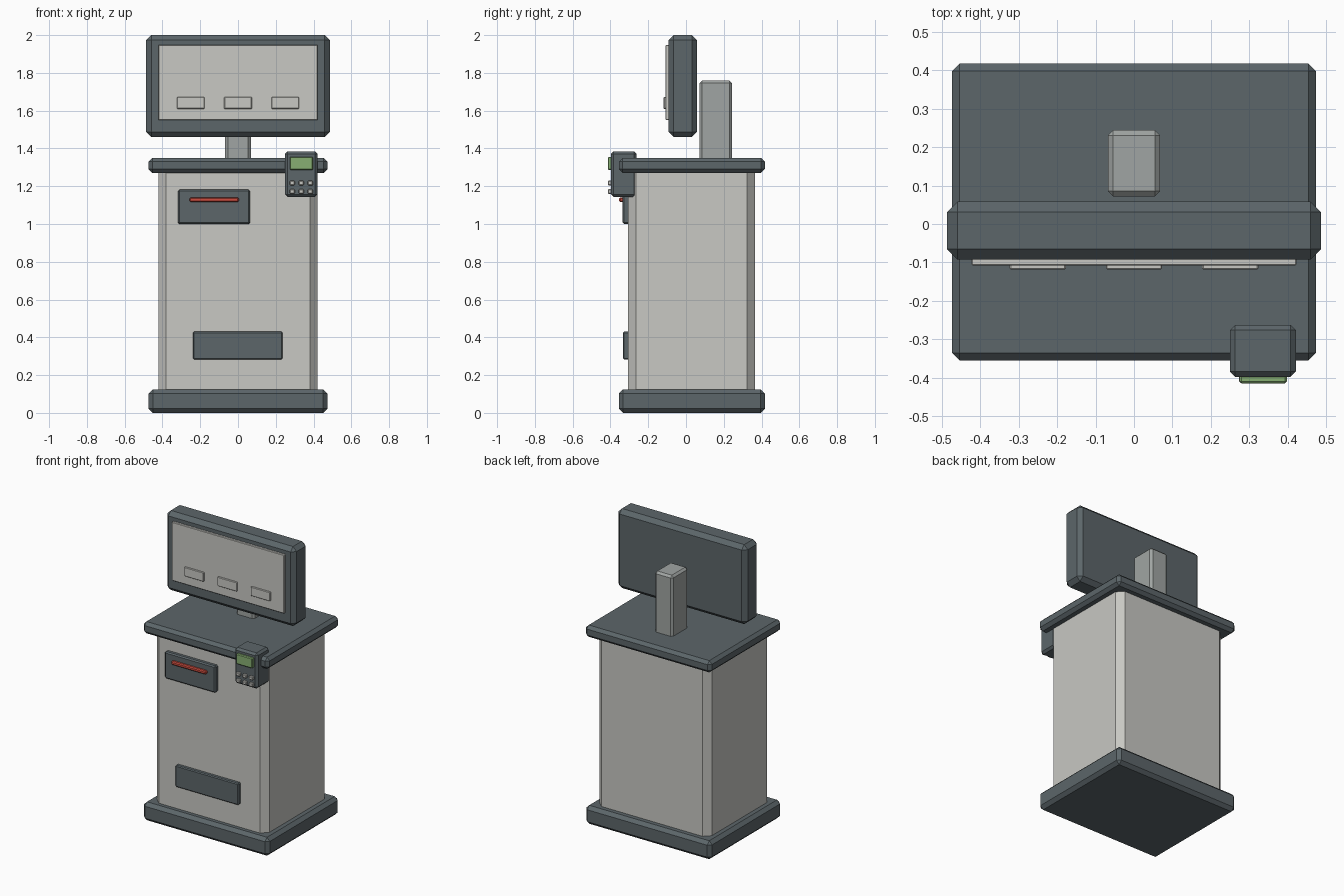
import bpy, bmesh


def material(name, rgb):
    m = bpy.data.materials.new(name)
    m.diffuse_color = (*rgb, 1)
    return m


SLATE = material("slate", (0.107, 0.133, 0.144))
STONE = material("warm_grey", (0.578, 0.578, 0.546))
STEEL = material("steel_grey", (0.352, 0.376, 0.366))
GREEN = material("display_green", (0.242, 0.429, 0.171))
RED = material("slot_red", (0.62, 0.075, 0.05))


def box(name, x, y, z, mat, chamfer=0.0):
    """Chamfered box from (min, max) ranges."""
    bm = bmesh.new()
    bmesh.ops.create_cube(bm, size=1)
    for v in bm.verts:
        for i, (lo, hi) in enumerate((x, y, z)):
            v.co[i] = lo if v.co[i] < 0 else hi
    if chamfer:
        bmesh.ops.bevel(bm, geom=bm.edges[:], offset=chamfer, segments=1,
                        affect='EDGES', profile=0.5)
    me = bpy.data.meshes.new(name)
    bm.to_mesh(me)
    bm.free()
    me.materials.append(mat)
    ob = bpy.data.objects.new(name, me)
    bpy.context.collection.objects.link(ob)
    return ob


# Cabinet: plinth, body and counter
box("plinth", (-0.473, 0.473), (-0.355, 0.417), (0, 0.125), SLATE, 0.022)
box("body", (-0.422, 0.422), (-0.308, 0.366), (0.06, 1.32), STONE, 0.042)
box("counter", (-0.473, 0.473), (-0.355, 0.417), (1.27, 1.35), SLATE, 0.02)

# Monitor with its post
box("post", (-0.068, 0.068), (0.072, 0.244), (1.3, 1.76), STEEL, 0.014)
box("monitor", (-0.486, 0.486), (-0.092, 0.058), (1.46, 2.0), SLATE, 0.027)
box("monitor_screen", (-0.422, 0.422), (-0.108, -0.08), (1.55, 1.948), STONE, 0.003)
for i in (-1, 0, 1):
    box("screen_button", (0.25 * i - 0.073, 0.25 * i + 0.073), (-0.118, -0.1),
        (1.61, 1.672), STONE, 0.003)

# Front plates and the red slot
box("slot_plate", (-0.318, 0.064), (-0.335, -0.29), (1.0, 1.182), SLATE, 0.008)
box("card_slot", (-0.257, 0.004), (-0.354, -0.325), (1.116, 1.14), RED, 0.006)
box("lower_plate", (-0.239, 0.235), (-0.333, -0.29), (0.283, 0.43), SLATE, 0.006)

# Card terminal with display and keys
box("terminal", (0.249, 0.421), (-0.397, -0.262), (1.143, 1.385), SLATE, 0.014)
box("terminal_display", (0.274, 0.397), (-0.414, -0.385), (1.286, 1.356), GREEN, 0.005)
for i in range(3):
    for cz in (1.172, 1.217):
        cx = 0.287 + 0.048 * i
        box("terminal_key", (cx - 0.014, cx + 0.014), (-0.413, -0.385),
            (cz - 0.012, cz + 0.012), STONE, 0.004)
